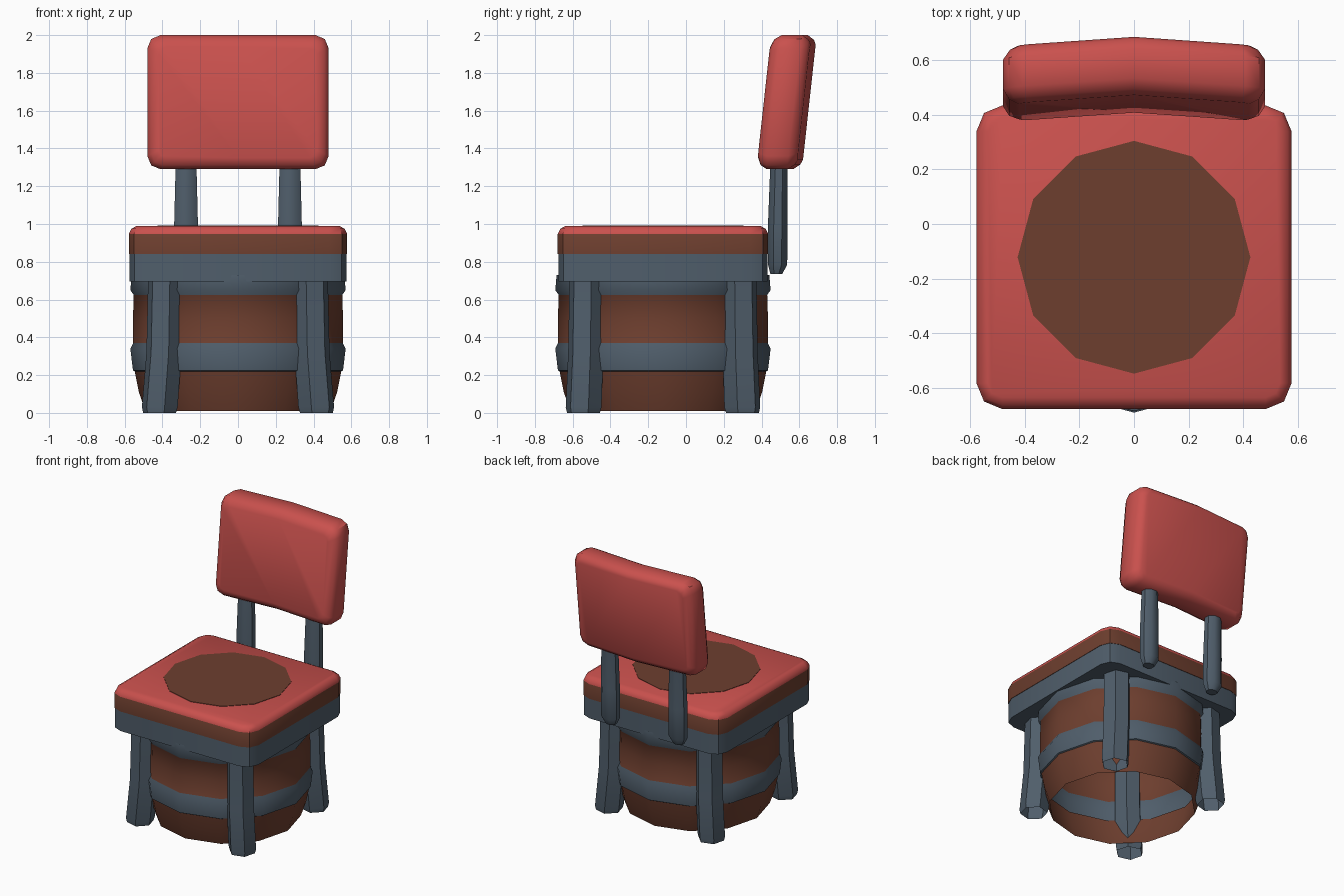
import bpy, bmesh, math

if "Cube" in bpy.data.objects:
    bpy.data.objects.remove(bpy.data.objects["Cube"])

def material(name, rgb):
    m = bpy.data.materials.new(name)
    m.diffuse_color = (*rgb, 1)
    m.use_nodes = True
    m.node_tree.nodes["Principled BSDF"].inputs["Base Color"].default_value = m.diffuse_color
    return m

RED = material("red cushion", (0.59, 0.082, 0.075))
WOOD = material("brown wood", (0.155, 0.049, 0.028))
GREY = material("slate grey", (0.08, 0.112, 0.147))

def loft(name, rings, mats, bands=None, caps=(True, True), angle=40):
    """Skin a stack of equal rings; bands gives the material of each strip."""
    bm = bmesh.new()
    loops = [[bm.verts.new(p) for p in ring] for ring in rings]
    n = len(loops[0])
    for k in range(len(loops) - 1):
        for i in range(n):
            j = (i + 1) % n
            f = bm.faces.new((loops[k][i], loops[k][j], loops[k + 1][j], loops[k + 1][i]))
            f.material_index = bands[k] if bands else 0
    if caps[0]:
        bm.faces.new(loops[0][::-1]).material_index = bands[0] if bands else 0
    if caps[1]:
        bm.faces.new(loops[-1]).material_index = bands[-1] if bands else 0
    bmesh.ops.recalc_face_normals(bm, faces=bm.faces)
    me = bpy.data.meshes.new(name)
    bm.to_mesh(me)
    bm.free()
    for m in mats:
        me.materials.append(m)
    ob = bpy.data.objects.new(name, me)
    bpy.context.collection.objects.link(ob)
    bpy.ops.object.select_all(action='DESELECT')
    ob.select_set(True)
    bpy.context.view_layer.objects.active = ob
    bpy.ops.object.shade_smooth_by_angle(angle=math.radians(angle))
    return ob

def circle(x, y, z, r, n, turn=0.0, ry=None):
    ry = ry or r
    return [(x + r * math.cos(turn + math.tau * i / n),
             y + ry * math.sin(turn + math.tau * i / n), z) for i in range(n)]

def rounded_rect(hx, hy, r, seg):
    pts = []
    for q, (sx, sy) in enumerate(((1, 1), (-1, 1), (-1, -1), (1, -1))):
        for s in range(seg + 1):
            a = math.pi / 2 * (q + s / seg)
            pts.append((sx * (hx - r) + r * math.cos(a), sy * (hy - r) + r * math.sin(a)))
    return pts

CY = -0.122  # centre of barrel and seat

# Barrel: open 12-sided shell with two grey hoops
profile = [(0.01, 0.49), (0.11, 0.525), (0.22, 0.547), (0.225, 0.556), (0.34, 0.57),
           (0.37, 0.555), (0.50, 0.556), (0.625, 0.552), (0.65, 0.57), (0.73, 0.563)]
loft("barrel", [circle(0, CY, z, r, 12) for z, r in profile], [WOOD, GREY],
     [0, 0, 1, 1, 1, 0, 0, 1, 1], caps=(False, False))

# Seat frame, wooden side band and bevelled red top
def seat_ring(z, inset, hx=0.578, hy=0.557):
    return [(x, y + CY, z) for x, y in rounded_rect(hx - inset, hy - inset, 0.095 - inset, 2)]

loft("seat_frame", [seat_ring(0.695, 0.003), seat_ring(0.84, 0.003)], [GREY])
loft("seat_cushion", [seat_ring(z, i) for z, i in
                      ((0.84, 0), (0.948, 0), (0.975, 0.014), (0.99, 0.042))],
     [WOOD, RED], [0, 1, 1])
loft("seat_disc", [circle(0, CY, z, 0.427, 12) for z in (0.986, 0.993)], [WOOD])

# Four hexagonal legs, splayed at the foot
for name, sx, sy in (("front_left_leg", -1, -1), ("front_right_leg", 1, -1),
                     ("back_left_leg", -1, 1), ("back_right_leg", 1, 1)):
    path = [(0.0, 0.415, 0.421, 0.09), (0.03, 0.414, 0.42, 0.098),
            (0.32, 0.392, 0.409, 0.096), (0.72, 0.385, 0.404, 0.094)]
    loft(name, [circle(sx * x, CY + sy * y, z, r, 6, math.atan2(sy, sx))
                for z, x, y, r in path], [GREY], caps=(False, True))

# Two posts carrying the backrest
for name, sx in (("left_back_post", -1), ("right_back_post", 1)):
    path = [(0.735, 0.478, 0.042, 0.034), (0.785, 0.485, 0.068, 0.055),
            (1.0, 0.486, 0.068, 0.056), (1.3, 0.492, 0.060, 0.05), (1.4, 0.50, 0.058, 0.05)]
    loft(name, [circle(sx * 0.275, y, z, rx, 8, math.pi / 8, ry) for z, y, rx, ry in path], [GREY])

# Backrest: tilted cushion with a slight bend at the middle
def back_ring(depth, inset):
    pts = rounded_rect(0.48 - inset, 0.355 - inset, 0.07 - inset * 0.5, 2)
    ring = []
    for i, (x, v) in enumerate(pts):
        ring.append((x, v))
        if i in (2, 8):  # middle point of the top and bottom edges
            ring.append((0, v))
    return [(x, 0.411 + depth + 0.11 * v + 0.03 * (1 - abs(x) / 0.43), 1.645 + v)
            for x, v in ring]

rest = [(0, 0.06), (0.018, 0.022), (0.055, 0), (0.165, 0), (0.20, 0.025), (0.212, 0.05)]
back = loft("backrest", [back_ring(d, i) for d, i in rest], [RED], caps=(False, False))

# Close front and back of the backrest with two halves meeting at the bend
bm = bmesh.new()
bm.from_mesh(back.data)
bm.verts.ensure_lookup_table()
n = 14
for start in (0, n * (len(rest) - 1)):
    mids = [i for i in range(n) if abs(bm.verts[start + i].co.x) < 1e-6]
    a, b = mids
    bm.faces.new([bm.verts[start + i] for i in range(a, b + 1)])
    bm.faces.new([bm.verts[start + i % n] for i in range(b, a + n + 1)])
for f in bm.faces:
    f.smooth = True
bmesh.ops.recalc_face_normals(bm, faces=bm.faces)
bm.to_mesh(back.data)
bm.free()
